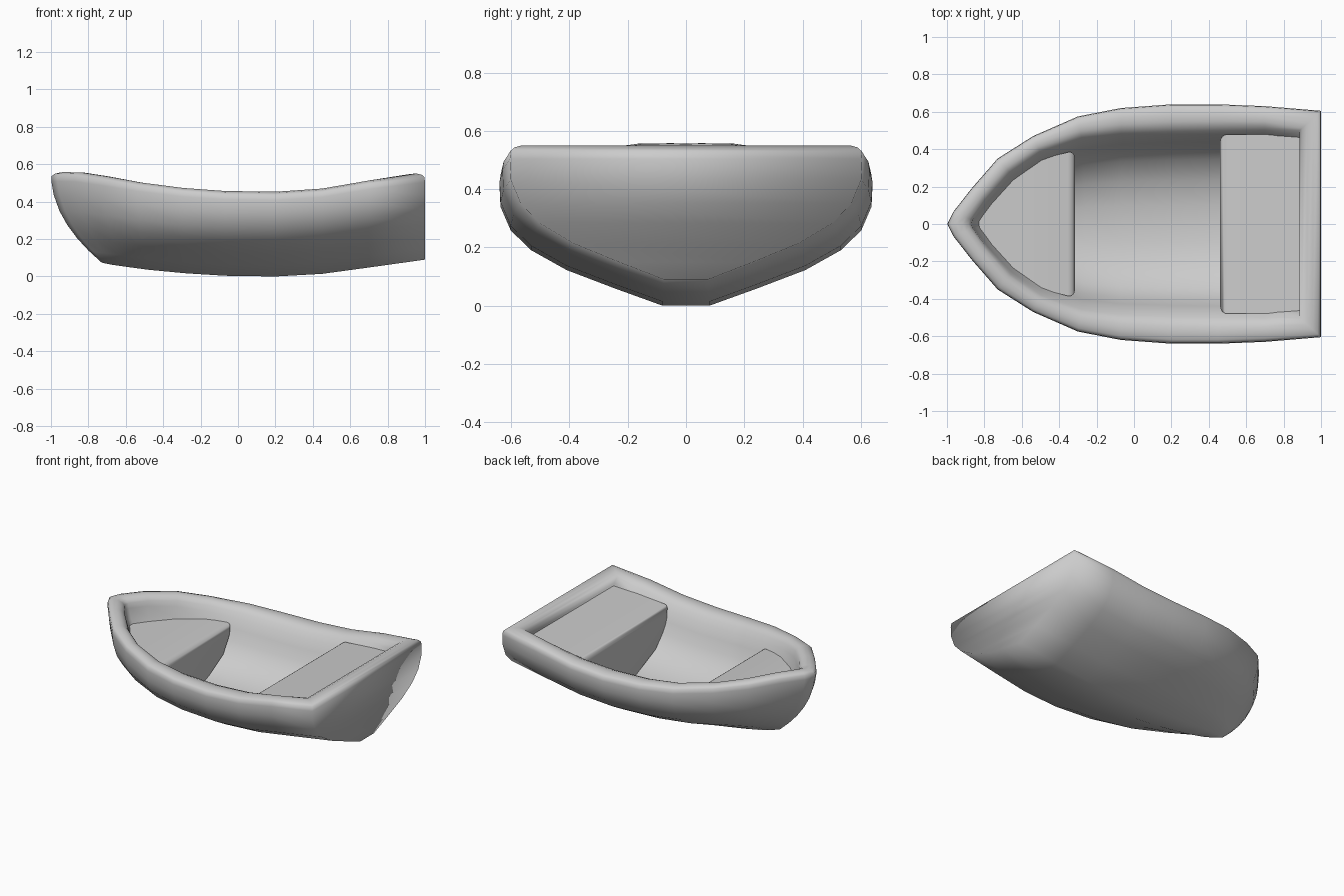
import bpy, bmesh, math
from mathutils import Vector

if "Cube" in bpy.data.objects:
    bpy.data.objects.remove(bpy.data.objects["Cube"])

# Hull stations: rim x, rim half width, rim z, keel x, keel z, inner rim x, inner half width
STATIONS = [
    (-1.0, 0.0, .556, -.73, .075, -.87, 0.0),
    (-.968, .065, .558, -.71, .07, -.865, .022),
    (-.87, .19, .556, -.67, .062, -.79, .125),
    (-.73, .35, .535, -.60, .052, -.66, .27),
    (-.54, .47, .503, -.48, .036, -.50, .38),
    (-.30, .575, .473, -.28, .017, -.28, .457),
    (-.07, .62, .457, -.07, .004, -.07, .485),
    (.20, .64, .453, .20, 0.0, .20, .495),
    (.45, .64, .47, .45, .014, .45, .50),
    (.70, .63, .513, .70, .048, .70, .503),
    (1.0, .605, .55, 1.0, .09, .885, .50),
]
# Section levels: (width fraction, height fraction)
OUTER = [(.125, 0), (.38, .13), (.64, .27), (.83, .42), (.94, .57), (.995, .75), (1, .9)]
# Rim levels: (outer to inner blend, height fraction)
RIM = [(.03, .96), (.15, .985), (.38, 1), (.65, .997), (.88, .965)]
INNER = [(1, .92), (.94, .84), (.88, .68), (.81, .5), (.69, .3), (.47, .14), (.2, .05)]


def rake(v):
    return 1 - (1 - v) ** 2.1


def outer_point(s, u, v):
    xt, yt, zt, xb, zb, xi, yi = s
    return Vector((xb + (xt - xb) * rake(v), u * yt, zb + (zt - zb) * v))


def inner_point(s, u, v):
    xt, yt, zt, xb, zb, xi, yi = s
    base = zb + .06
    low = xb + xi - xt
    return Vector((low + (xi - low) * rake(v), u * yi, base + (zt - base) * v))


def rim_point(s, w, v):
    return outer_point(s, 1, v).lerp(inner_point(s, 1, v), w)


def finish(name, bm, angle):
    bmesh.ops.recalc_face_normals(bm, faces=bm.faces)
    mesh = bpy.data.meshes.new(name)
    bm.to_mesh(mesh)
    bm.free()
    ob = bpy.data.objects.new(name, mesh)
    bpy.context.collection.objects.link(ob)
    bpy.ops.object.select_all(action='DESELECT')
    ob.select_set(True)
    bpy.context.view_layer.objects.active = ob
    bpy.ops.object.shade_smooth_by_angle(angle=angle)
    return ob


# Hull: closed loops from keel, over the rim, down to the floor
bm = bmesh.new()
levels = ([(outer_point, a, v) for a, v in OUTER] + [(rim_point, a, v) for a, v in RIM]
          + [(inner_point, a, v) for a, v in INNER])
loops = []
for fn, a, v in levels:
    side = [fn(s, a, v) for s in STATIONS]
    ring = side + [Vector((p.x, -p.y, p.z)) for p in reversed(side[1:])]
    loops.append([bm.verts.new(p) for p in ring])
count = len(loops[0])
for la, lb in zip(loops, loops[1:]):
    for i in range(count):
        j = (i + 1) % count
        bm.faces.new((la[i], la[j], lb[j], lb[i]))
for ring in (loops[0], loops[-1]):
    bm.faces.new((ring[0], ring[1], ring[-1]))
    for i in range(1, len(STATIONS) - 1):
        bm.faces.new((ring[i], ring[i + 1], ring[count - i - 1], ring[count - i]))
finish("hull", bm, math.pi)


def seat(name, sections, open_end):
    """Solid seat lofted through mirrored sections, rounded on its open end."""
    bm = bmesh.new()
    rings = []
    for x, half in sections:
        pts = half + [(-y, z) for y, z in reversed(half)]
        rings.append([bm.verts.new((x, y, z)) for y, z in pts])
    n = len(rings[0])
    for a, b in zip(rings, rings[1:]):
        for i in range(n):
            bm.faces.new((a[i], a[(i + 1) % n], b[(i + 1) % n], b[i]))
    caps = [bm.faces.new(rings[0]), bm.faces.new(rings[-1])]
    bmesh.ops.recalc_face_normals(bm, faces=bm.faces)
    bmesh.ops.bevel(bm, geom=list(caps[open_end].edges), offset=.04, segments=4,
                    profile=.5, affect='EDGES')
    finish(name, bm, .9)


# Stern seat
seat("stern_seat", [
    (.46, [(.48, .437), (.47, .31), (.34, .17), (.08, .055)]),
    (.92, [(.475, .474), (.47, .36), (.36, .25), (.08, .13)]),
], 0)

# Bow seat
seat("bow_seat", [
    (-.84, [(.04, .39), (.03, .33), (.02, .30), (.01, .28)]),
    (-.60, [(.32, .39), (.29, .30), (.2, .2), (.05, .10)]),
    (-.315, [(.395, .388), (.385, .31), (.31, .19), (.08, .06)]),
], 1)
